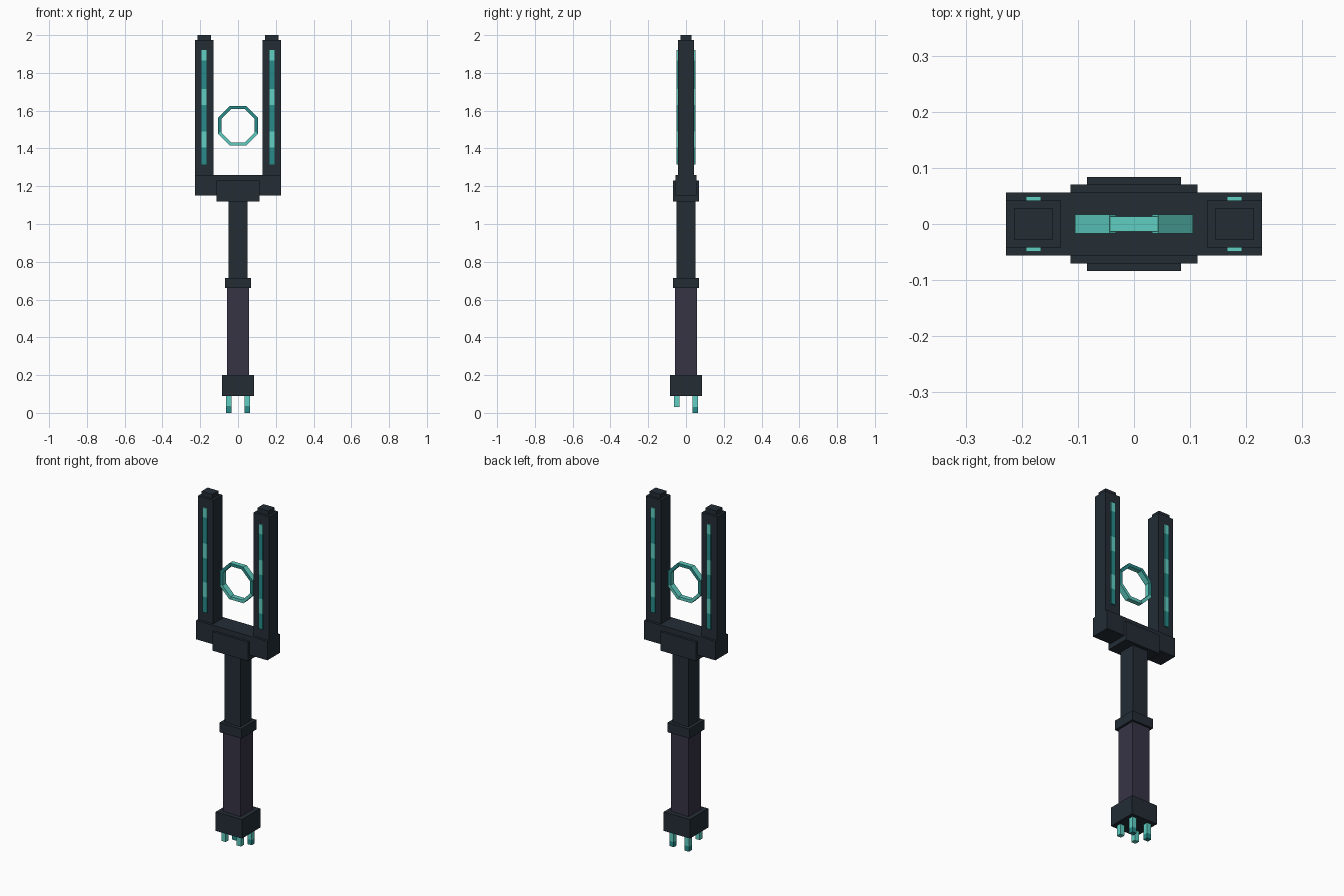
import bpy, math
from mathutils import Matrix, Vector

if "Cube" in bpy.data.objects:
    bpy.data.objects.remove(bpy.data.objects["Cube"])


def material(name, rgb):
    m = bpy.data.materials.new(name)
    m.use_nodes = True
    m.diffuse_color = (*rgb, 1)
    m.node_tree.nodes["Principled BSDF"].inputs["Base Color"].default_value = (*rgb, 1)
    return m


dark = material("dark slate", (0.017, 0.026, 0.036))
purple = material("dusky purple", (0.038, 0.034, 0.06))
light = material("light teal", (0.115, 0.62, 0.54))
deep = material("deep teal", (0.02, 0.26, 0.25))


def box(name, center, size, mat, turn=0):
    """Box of a given full size, turned about y."""
    bpy.ops.mesh.primitive_cube_add(size=1)
    ob = bpy.context.object
    ob.name = ob.data.name = name
    ob.data.transform(Matrix.Diagonal((*size, 1)))
    ob.location = center
    ob.rotation_euler.y = turn
    ob.data.materials.append(mat)
    return ob


def column(name, x, y, width, depth, z0, z1, mat):
    return box(name, (x, y, (z0 + z1) / 2), (width, depth, z1 - z0), mat)


# Handle, from pommel up to the crossbar
column("pommel", 0, 0, 0.168, 0.168, 0.09, 0.2, dark)
column("grip", 0, 0, 0.114, 0.114, 0.2, 0.66, purple)
column("grip_collar", 0, 0, 0.14, 0.14, 0.66, 0.715, dark)
column("shaft", 0, 0, 0.1, 0.1, 0.715, 1.12, dark)
column("crossbar_hub", 0, 0, 0.226, 0.14, 1.12, 1.23, dark)
column("crossbar", 0, 0, 0.456, 0.113, 1.15, 1.26, dark)

# Glowing strip bands, bottom to top, alternating deep and light
bands = [1.315, 1.405, 1.49, 1.63, 1.715, 1.865, 1.92]

for side, label in ((1, "left"), (-1, "right")):
    # Prong with its cap
    x = side * 0.179
    column(label + "_prong", x, 0, 0.098, 0.084, 1.26, 1.975, dark)
    column(label + "_prong_cap", x, 0, 0.07, 0.056, 1.975, 2, dark)
    for face, where in ((-1, "front"), (1, "back")):
        # Strip plates on the front and back of the prong
        for i, (z0, z1) in enumerate(zip(bands, bands[1:])):
            column(f"{label}_{where}_strip_{i + 1}", x, face * 0.0455, 0.027, 0.007,
                   z0, z1, light if i % 2 else deep)
        # Pommel studs; the back pair is longer and ends in a deep tip
        fx, fy = side * 0.049, face * 0.049
        column(f"{label}_{where}_stud", fx, fy, 0.028, 0.028, 0.03, 0.09, light)
        if face > 0:
            column(f"{label}_{where}_stud_tip", fx, fy, 0.028, 0.028, 0, 0.03, deep)

# Floating octagonal ring of eight bars
for i in range(8):
    a = i * math.pi / 4
    out = Vector((math.sin(a), 0, math.cos(a)))
    bar = box(f"ring_bar_{i + 1}", Vector((0, 0, 1.52)) + out * 0.0965,
              (0.086, 0.033 if i % 2 else 0.027, 0.0175), light, a)
    # Upper bars show deep teal on their front and back
    bar.data.materials.append(deep)
    if out.z > -0.1:
        for p in bar.data.polygons:
            p.material_index = int(abs(p.normal.y) > 0.5)
